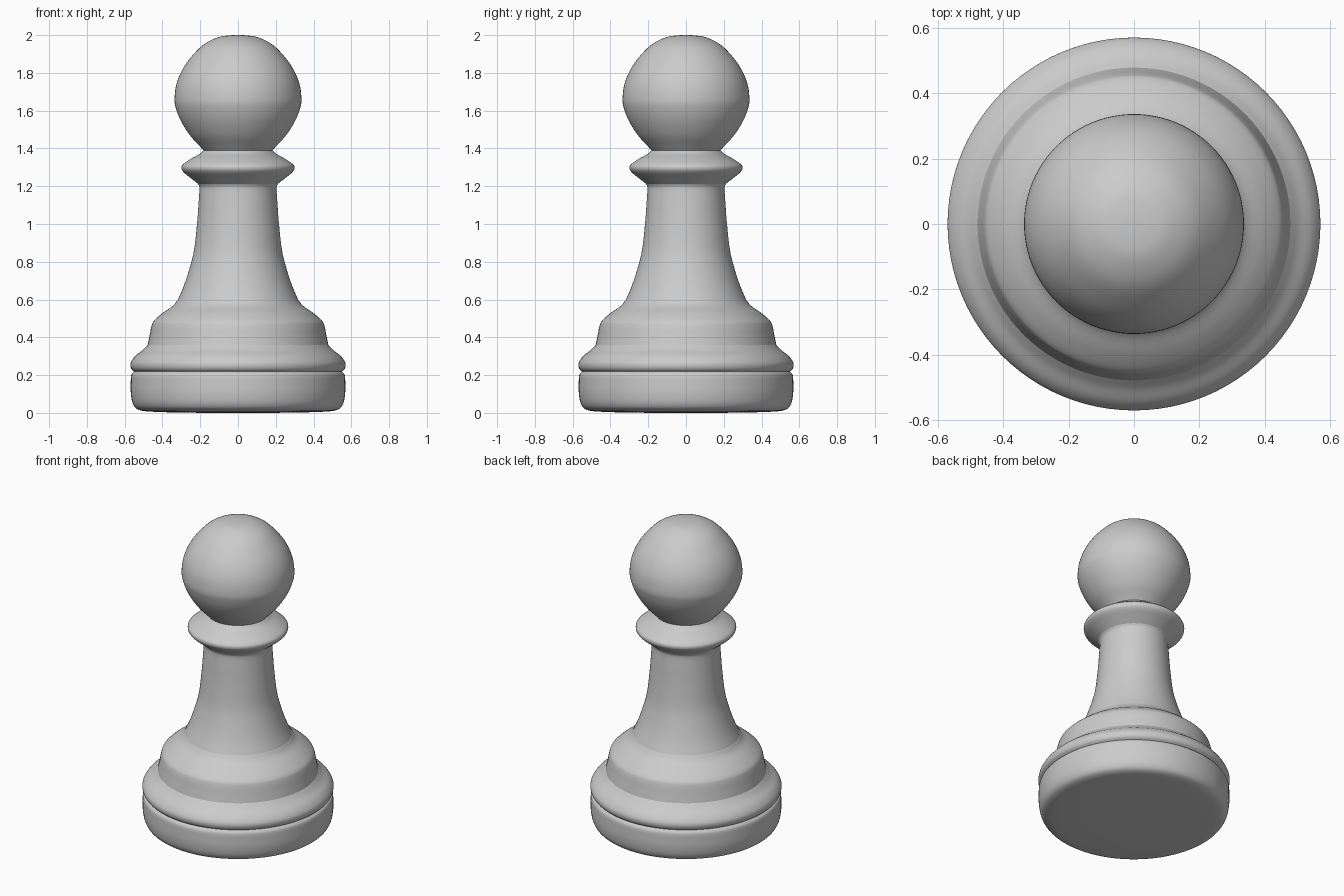
import bpy
import math
from mathutils import Vector

if "Cube" in bpy.data.objects:
    bpy.data.objects.remove(bpy.data.objects["Cube"])

SIDES = 96


def smooth_profile(pts, steps=5):
    """Catmull-Rom curve through (radius, z) points."""
    p = [Vector(q) for q in pts]
    p = [p[0] * 2 - p[1]] + p + [p[-1] * 2 - p[-2]]
    out = []
    for a, b, c, d in zip(p, p[1:], p[2:], p[3:]):
        for i in range(steps):
            t = i / steps
            out.append(0.5 * (2 * b + (c - a) * t + (2 * a - 5 * b + 4 * c - d) * t**2
                              + (3 * b - a - 3 * c + d) * t**3))
    return out + [p[-2]]


def lathe(name, pts):
    """Spin a smoothed profile, listed bottom to top, around z."""
    verts, rings, faces = [], [], []
    for r, z in smooth_profile(pts):
        n = 1 if r < 1e-5 else SIDES
        rings.append(range(len(verts), len(verts) + n))
        for i in range(n):
            a = math.tau * i / SIDES
            verts.append((max(r, 0) * math.cos(a), max(r, 0) * math.sin(a), z))
    for lo, hi in zip(rings, rings[1:]):
        for i in range(SIDES):
            j = (i + 1) % SIDES
            quad = [lo[i % len(lo)], lo[j % len(lo)], hi[j % len(hi)], hi[i % len(hi)]]
            faces.append(list(dict.fromkeys(quad)))
    mesh = bpy.data.meshes.new(name)
    mesh.from_pydata(verts, [], faces)
    mesh.shade_smooth()
    obj = bpy.data.objects.new(name, mesh)
    bpy.context.collection.objects.link(obj)
    return obj


# Parts meet at shared seam rings, so the outside skin is continuous
# Foot disc with rounded lower edge
lathe("base", [(0, 0), (0.25, 0.001), (0.45, 0.006), (0.525, 0.016), (0.555, 0.045),
               (0.567, 0.10), (0.568, 0.16), (0.565, 0.20), (0.550, 0.218)])

# Ring above the groove
lathe("base_ring", [(0.550, 0.218), (0.566, 0.235), (0.568, 0.265), (0.545, 0.30),
                    (0.505, 0.332), (0.478, 0.36)])

# Stepped shoulder
lathe("shoulder", [(0.478, 0.36), (0.468, 0.41), (0.458, 0.46), (0.445, 0.488),
                   (0.40, 0.528), (0.345, 0.567), (0.318, 0.60)])

# Tapered stem
lathe("stem", [(0.318, 0.60), (0.288, 0.67), (0.258, 0.76), (0.233, 0.86),
               (0.217, 1.0), (0.208, 1.12), (0.204, 1.19), (0.212, 1.213)])

# Collar
lathe("collar", [(0.212, 1.213), (0.25, 1.243), (0.286, 1.272), (0.299, 1.293),
                 (0.292, 1.315), (0.25, 1.345), (0.205, 1.37), (0.182, 1.39)])

# Egg-like head
lathe("head", [(0.182, 1.39), (0.205, 1.415), (0.255, 1.47), (0.302, 1.545),
               (0.328, 1.61), (0.336, 1.66), (0.326, 1.74), (0.293, 1.82),
               (0.243, 1.89), (0.182, 1.95), (0.11, 1.987), (0.05, 1.998), (0, 2.0)])
